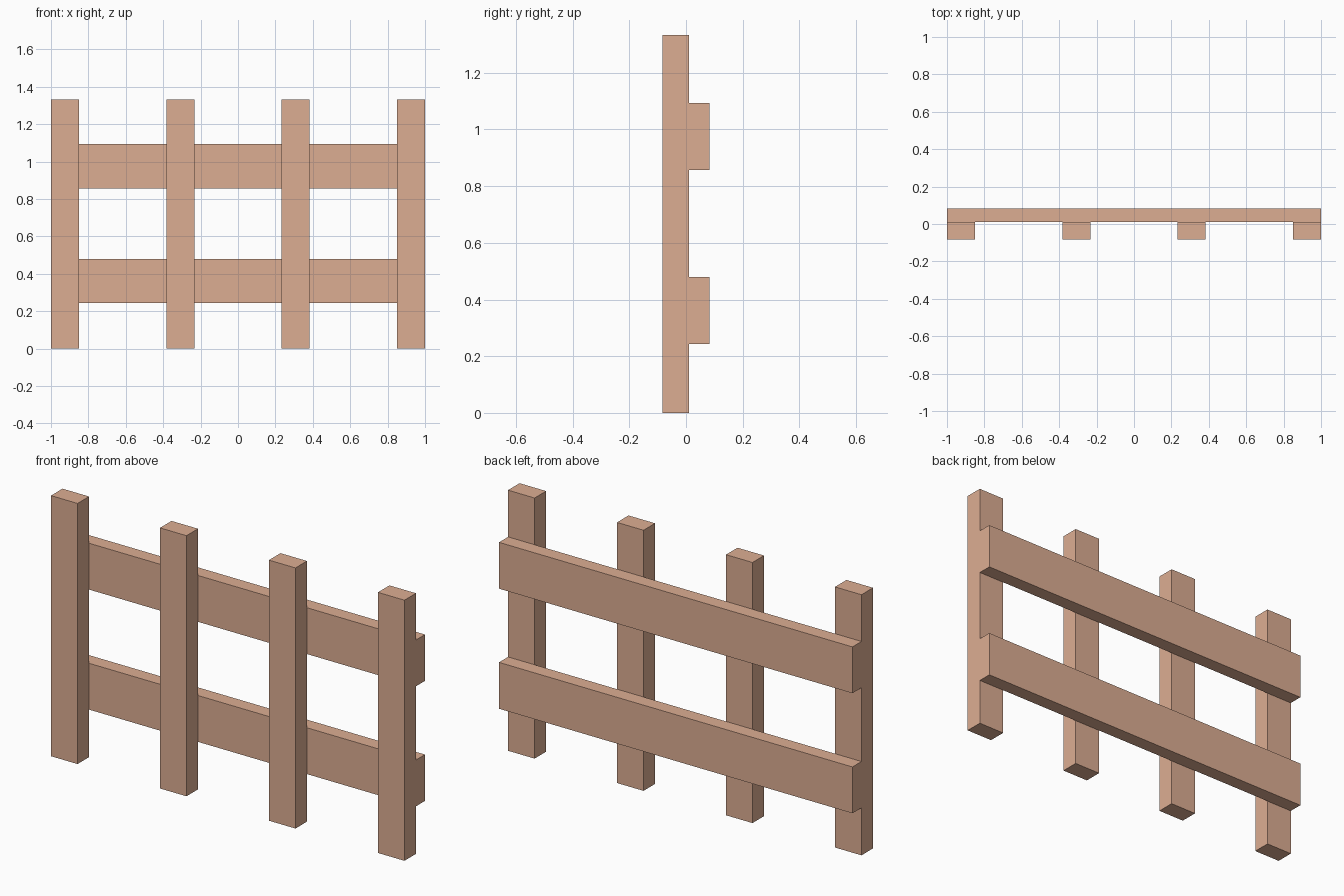
import bpy
import bmesh
from mathutils import Vector

if "Cube" in bpy.data.objects:
    bpy.data.objects.remove(bpy.data.objects["Cube"])

wood = bpy.data.materials.new("wood")
wood.diffuse_color = (0.72, 0.42, 0.29, 1)
wood.use_nodes = True
wood.node_tree.nodes["Principled BSDF"].inputs["Base Color"].default_value = wood.diffuse_color


def box(name, lo, hi):
    lo, hi = Vector(lo), Vector(hi)
    mesh = bpy.data.meshes.new(name)
    bm = bmesh.new()
    bmesh.ops.create_cube(bm, size=1)
    bmesh.ops.scale(bm, vec=hi - lo, verts=bm.verts)
    bmesh.ops.translate(bm, vec=(lo + hi) / 2, verts=bm.verts)
    bm.to_mesh(mesh)
    bm.free()
    mesh.materials.append(wood)
    obj = bpy.data.objects.new(name, mesh)
    bpy.context.collection.objects.link(obj)
    return obj


FRONT, JOINT, BACK = -0.083, 0.01, 0.083
POST_W, HEIGHT = 0.15, 1.333

# Four evenly spaced upright posts
for i in range(4):
    x = -1 + i * (2 - POST_W) / 3
    box(f"post_{i + 1}", (x, FRONT, 0), (x + POST_W, JOINT, HEIGHT))

# Two horizontal rails fixed to the back of the posts
for name, z0, z1 in (("lower_rail", 0.243, 0.48), ("upper_rail", 0.857, 1.094)):
    box(name, (-1, JOINT, z0), (1, BACK, z1))
